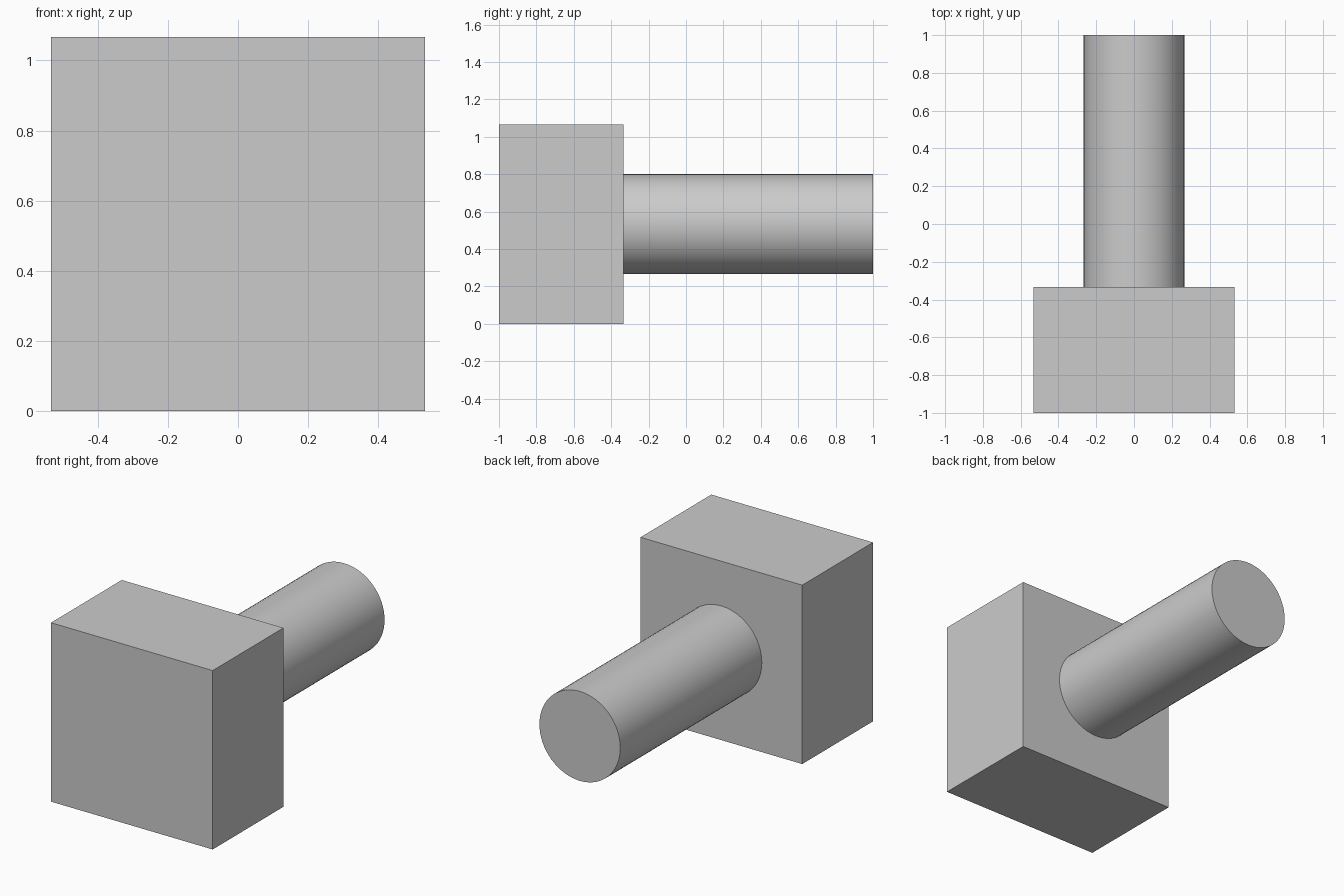
import bpy
import math

cube = bpy.data.objects.get("Cube")
if cube:
    bpy.data.objects.remove(cube, do_unlink=True)

# Plain grey metal
grey = bpy.data.materials.new("grey metal")
grey.use_nodes = True
colour = (0.6, 0.6, 0.6, 1.0)
grey.diffuse_color = colour
grey.node_tree.nodes["Principled BSDF"].inputs["Base Color"].default_value = colour

SIZE = 16 / 15          # width and height of the square head
FRONT, JOIN, BACK = -1.0, -1 / 3, 1.0
RADIUS = SIZE / 4


def finish(name):
    obj = bpy.context.object
    obj.name = name
    obj.data.materials.append(grey)
    bpy.ops.object.transform_apply(location=False, rotation=True, scale=True)
    return obj


# Square block head
bpy.ops.mesh.primitive_cube_add(size=1, location=(0, (FRONT + JOIN) / 2, SIZE / 2))
bpy.context.object.scale = (SIZE, JOIN - FRONT, SIZE)
finish("block_head")

# Round shank running back from the head
bpy.ops.mesh.primitive_cylinder_add(
    vertices=64, radius=RADIUS, depth=BACK - JOIN,
    location=(0, (JOIN + BACK) / 2, SIZE / 2), rotation=(math.pi / 2, 0, 0))
finish("round_shank")
bpy.ops.object.shade_smooth_by_angle(angle=math.radians(30))
